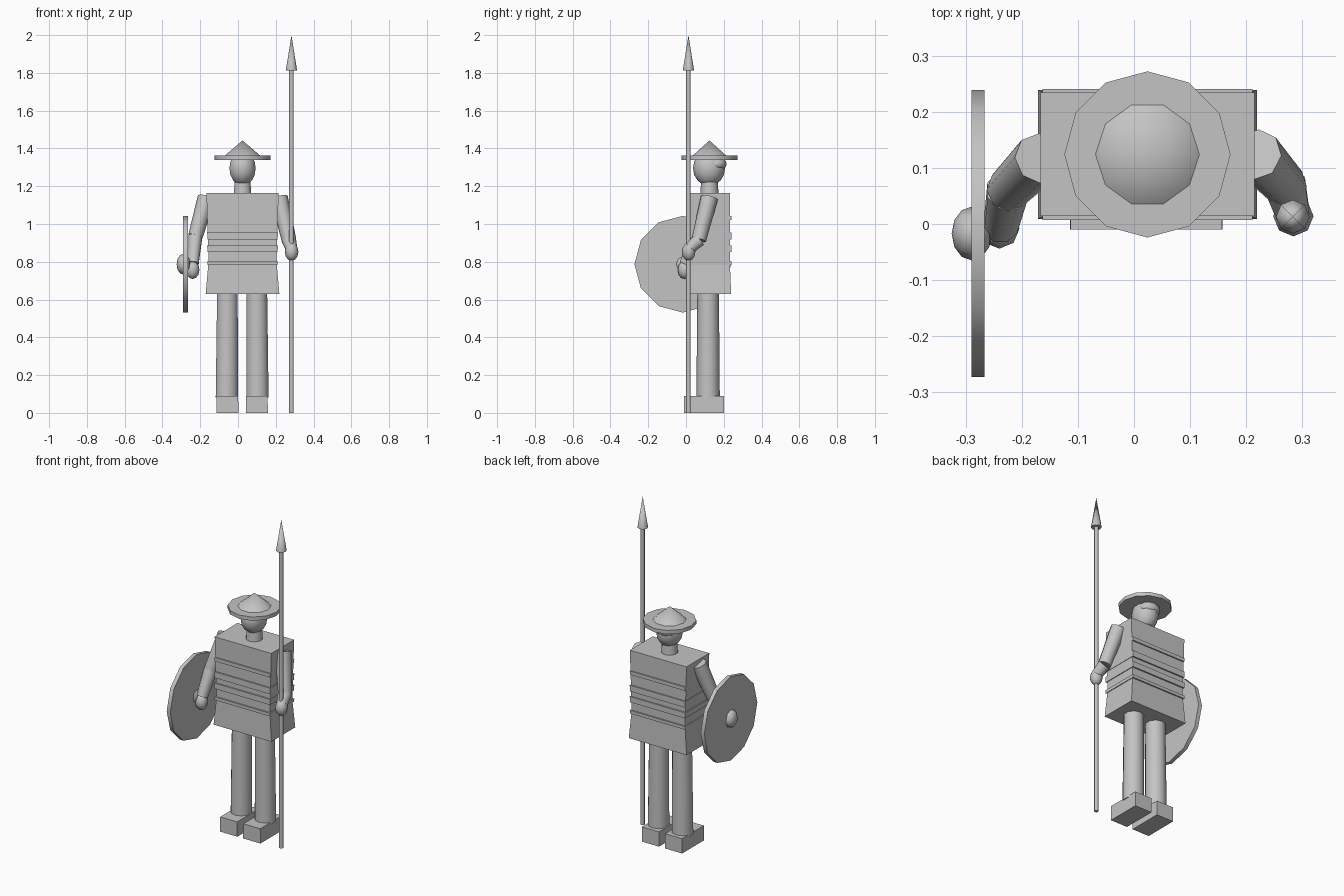
import bpy, bmesh, math
from mathutils import Vector, Matrix

if "Cube" in bpy.data.objects:
    bpy.data.objects.remove(bpy.data.objects["Cube"])

stone = bpy.data.materials.new("plain grey")
stone.diffuse_color = (0.55, 0.55, 0.55, 1)
stone.use_nodes = True
stone.node_tree.nodes["Principled BSDF"].inputs["Base Color"].default_value = stone.diffuse_color
CX, CY = 0.024, 0.124          # body axis


def finish(name, bm, angle=50):
    bmesh.ops.recalc_face_normals(bm, faces=bm.faces[:])
    me = bpy.data.meshes.new(name)
    bm.to_mesh(me)
    bm.free()
    me.materials.append(stone)
    for p in me.polygons:
        p.use_smooth = angle > 0
    if angle > 0:
        me.set_sharp_from_angle(angle=math.radians(angle))
    ob = bpy.data.objects.new(name, me)
    bpy.context.collection.objects.link(ob)
    return ob


def loft(name, cx, cy, sections):
    """Stack of rectangles (z, half width, half depth), capped."""
    bm = bmesh.new()
    rings = [[bm.verts.new((cx + sx * hx, cy + sy * hy, z))
              for sx, sy in ((-1, -1), (1, -1), (1, 1), (-1, 1))]
             for z, hx, hy in sections]
    for a, b in zip(rings, rings[1:]):
        for i in range(4):
            j = (i + 1) % 4
            bm.faces.new((a[i], a[j], b[j], b[i]))
    bm.faces.new(rings[0])
    bm.faces.new(rings[-1])
    return finish(name, bm, 0)


def rod(name, p0, p1, r0, r1, sides=8, spin=0.0):
    """Tapered cylinder from p0 to p1."""
    p0, p1 = Vector(p0), Vector(p1)
    d = p1 - p0
    turn = Vector((0, 0, 1)).rotation_difference(d).to_matrix().to_4x4()
    m = Matrix.Translation((p0 + p1) / 2) @ turn @ Matrix.Rotation(spin, 4, 'Z')
    bm = bmesh.new()
    bmesh.ops.create_cone(bm, cap_ends=True, segments=sides, radius1=r0,
                          radius2=r1, depth=d.length, matrix=m)
    if min(r0, r1) == 0:
        bmesh.ops.remove_doubles(bm, verts=bm.verts[:], dist=1e-5)
    return finish(name, bm, 62 if sides < 8 else 50)


def ball(name, c, radii, seg=10, rings=8, axis='Z'):
    m = Matrix.Translation(c) @ Matrix.Diagonal((*radii, 1))
    if axis == 'X':
        m = m @ Matrix.Rotation(math.pi / 2, 4, 'Y')
    bm = bmesh.new()
    bmesh.ops.create_uvsphere(bm, u_segments=seg, v_segments=rings, radius=1, matrix=m)
    return finish(name, bm, 62)


# Armoured tunic, narrow at the waist, with raised bands
loft("tunic", CX, CY, [(0.63, 0.195, 0.115), (0.80, 0.180, 0.108), (1.165, 0.191, 0.110)])
for i, (lo, hi) in enumerate([(0.783, 0.802), (0.852, 0.886), (0.918, 0.955), (1.020, 1.042)]):
    loft(f"tunic_band_{i + 1}", CX, CY, [(lo, 0.186, 0.117), (hi, 0.187, 0.117)])

# Legs and feet
for side, s in (("left", -1), ("right", 1)):
    x = 0.022 + s * 0.078
    rod(f"{side}_leg", (x + s * 0.003, 0.117, 0.08), (x, 0.117, 0.66), 0.062, 0.057, 10)
    loft(f"{side}_foot", x, 0.095, [(0, 0.058, 0.105), (0.09, 0.057, 0.105)])

# Neck, head and hair
rod("neck", (CX, CY, 1.15), (CX, CY, 1.24), 0.049, 0.043, 10)
ball("head", (CX, 0.122, 1.295), (0.073, 0.085, 0.093))
ball("hair", (CX, 0.160, 1.318), (0.066, 0.055, 0.04))

# Wide hat: flat brim and cone
rod("hat_brim", (CX, CY, 1.34), (CX, CY, 1.363), 0.148, 0.148, 12)
rod("hat_cone", (CX, CY, 1.355), (CX, CY, 1.442), 0.102, 0.0, 10, math.pi / 2)

# Arms: shoulder, elbow, wrist and hand points
arms = {
    "left": ((-0.168, 0.117, 1.14), (-0.225, 0.060, 0.935), (-0.238, -0.005, 0.79), (-0.24, -0.008, 0.757)),
    "right": ((0.218, 0.124, 1.14), (0.270, 0.068, 0.915), (0.283, 0.020, 0.872), (0.284, 0.014, 0.853)),
}
for side, (shoulder, elbow, wrist, hand) in arms.items():
    rod(f"{side}_upper_arm", shoulder, elbow, 0.046, 0.039)
    rod(f"{side}_forearm", elbow, wrist, 0.039, 0.032)
    ball(f"{side}_hand", hand, (0.036, 0.036, 0.048), 8, 6)

# Round shield with a boss on its outer face
rod("shield", (-0.290, -0.017, 0.787), (-0.266, -0.017, 0.787), 0.256, 0.256, 12)
ball("shield_boss", (-0.289, -0.017, 0.787), (0.036, 0.048, 0.055), 8, 6, 'X')

# Spear
rod("spear_shaft", (0.283, 0.013, 0), (0.283, 0.013, 1.82), 0.012, 0.012)
rod("spear_tip", (0.283, 0.013, 1.812), (0.283, 0.013, 2.0), 0.030, 0.0)
